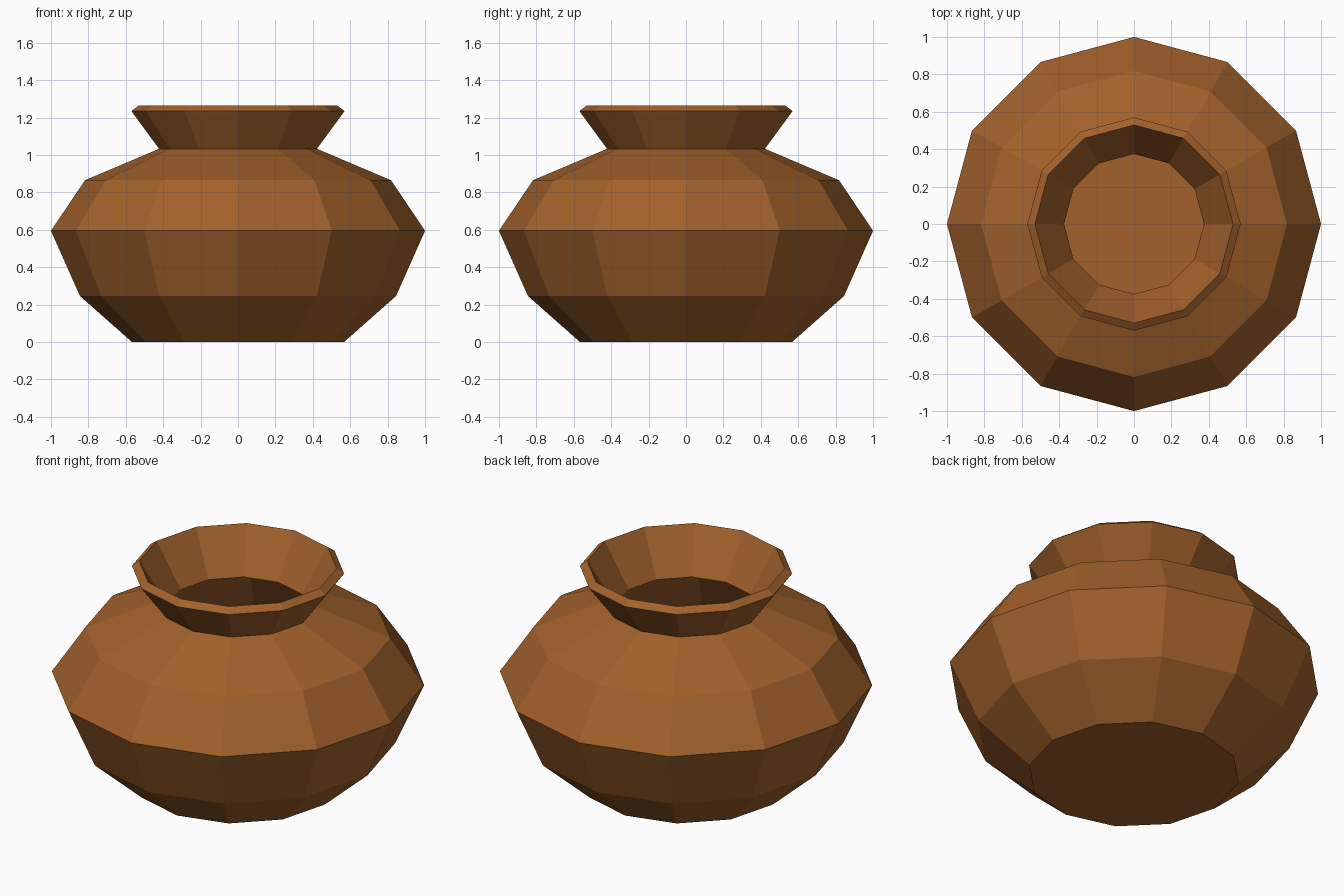
import bpy, bmesh
from math import cos, sin, tau

if "Cube" in bpy.data.objects:
    bpy.data.objects.remove(bpy.data.objects["Cube"])

SIDES = 12
# outer profile (radius, height) from base to rim
PROFILE = [(0.567, 0), (0.845, 0.246), (1.0, 0.595), (0.818, 0.865),
           (0.422, 1.033), (0.57, 1.235)]

# pot shell: rings of vertices joined by quads, closed at the base
bm = bmesh.new()
rings = [[bm.verts.new((r * cos(tau * i / SIDES), r * sin(tau * i / SIDES), z))
          for i in range(SIDES)] for r, z in PROFILE]
for low, high in zip(rings, rings[1:]):
    for i in range(SIDES):
        j = (i + 1) % SIDES
        bm.faces.new((low[i], low[j], high[j], high[i]))
bm.faces.new(rings[0][::-1])

mesh = bpy.data.meshes.new("pot")
bm.to_mesh(mesh)
bm.free()
pot = bpy.data.objects.new("pot", mesh)
bpy.context.collection.objects.link(pot)

# wall thickness, grown inwards
wall = pot.modifiers.new("wall", 'SOLIDIFY')
wall.thickness = 0.05
wall.offset = -1

# brown clay
clay = bpy.data.materials.new("clay")
clay.diffuse_color = (0.36, 0.12, 0.024, 1)
clay.use_nodes = True
clay.node_tree.nodes["Principled BSDF"].inputs["Base Color"].default_value = clay.diffuse_color
mesh.materials.append(clay)
